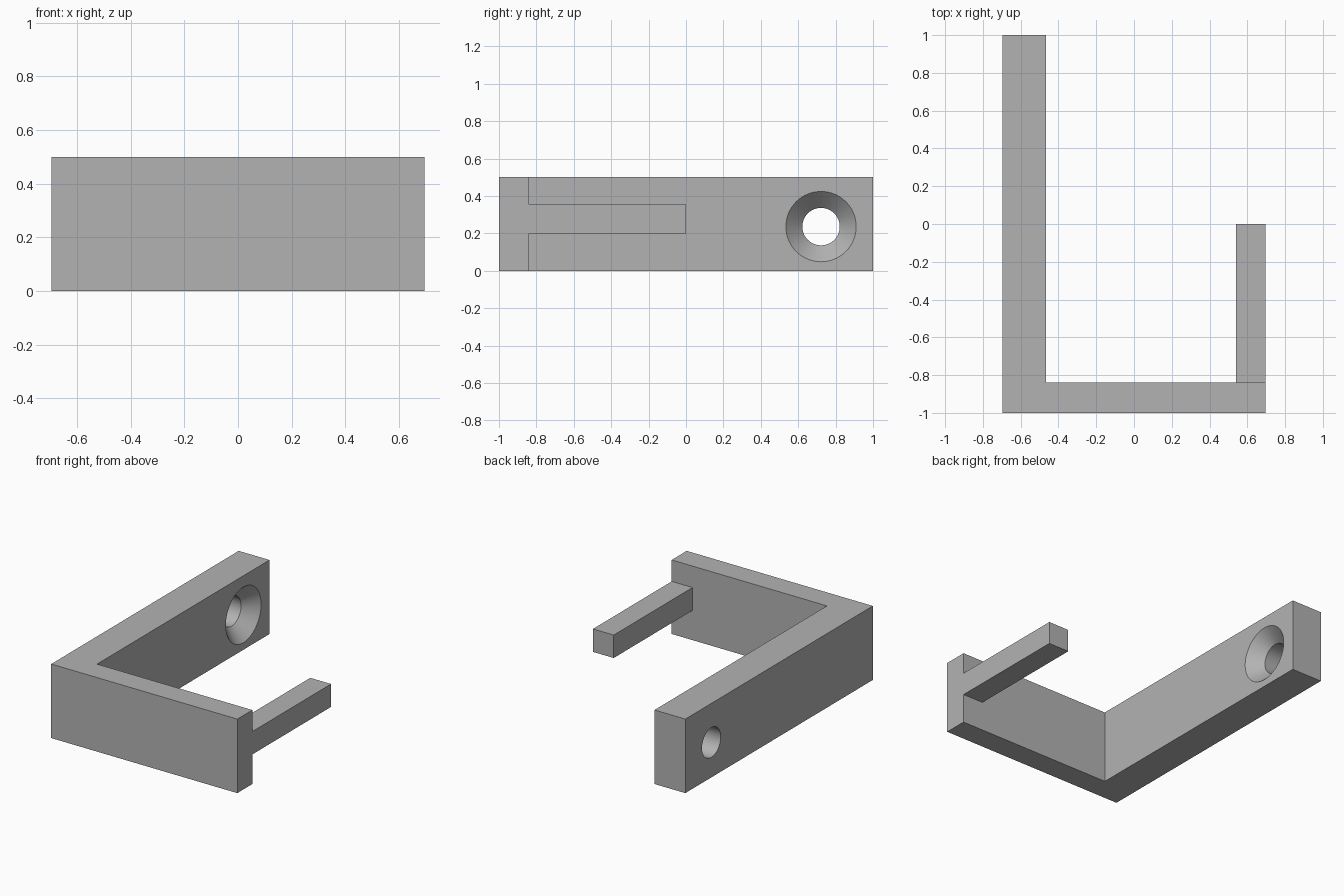
import bpy
import bmesh
import math
from mathutils import Matrix, Vector

cube = bpy.data.objects.get("Cube")
if cube:
    bpy.data.objects.remove(cube, do_unlink=True)

HALF_W, HEIGHT = 0.695, 0.5
ARM_X, PLATE_Y = -0.465, -0.84

grey = bpy.data.materials.new("plain grey")
grey.use_nodes = True
colour = (0.45, 0.45, 0.45, 1)
grey.diffuse_color = colour
grey.node_tree.nodes["Principled BSDF"].inputs["Base Color"].default_value = colour


def make_object(name, bm):
    bmesh.ops.recalc_face_normals(bm, faces=bm.faces)
    mesh = bpy.data.meshes.new(name)
    bm.to_mesh(mesh)
    bm.free()
    mesh.materials.append(grey)
    obj = bpy.data.objects.new(name, mesh)
    bpy.context.collection.objects.link(obj)
    return obj


def extruded(name, outline, z0, z1):
    bm = bmesh.new()
    face = bm.faces.new([bm.verts.new((x, y, z0)) for x, y in outline])
    top = bmesh.ops.extrude_face_region(bm, geom=[face])["geom"]
    verts = [v for v in top if isinstance(v, bmesh.types.BMVert)]
    bmesh.ops.translate(bm, verts=verts, vec=(0, 0, z1 - z0))
    return make_object(name, bm)


def lathed_x(name, profile, centre, steps=64):
    """Revolve (x, radius) points about an axis along x."""
    bm = bmesh.new()
    rings = []
    for x, r in profile:
        angles = [math.tau * i / steps for i in range(steps)]
        rings.append([bm.verts.new(Vector((x, r * math.cos(a), r * math.sin(a))) + centre)
                      for a in angles])
    for a, b in zip(rings, rings[1:]):
        for i in range(steps):
            j = (i + 1) % steps
            bm.faces.new((a[i], a[j], b[j], b[i]))
    bm.faces.new(rings[0])
    bm.faces.new(rings[-1])
    return make_object(name, bm)


def combine(target, other, operation):
    mod = target.modifiers.new(operation, 'BOOLEAN')
    mod.operation = operation
    mod.object = other
    mod.solver = 'EXACT'
    bpy.context.view_layer.objects.active = target
    bpy.ops.object.modifier_apply(modifier=mod.name)
    bpy.data.objects.remove(other, do_unlink=True)


# L-shaped body: long arm and front plate
bracket = extruded("bracket", [(-HALF_W, -1), (HALF_W, -1), (HALF_W, PLATE_Y),
                               (ARM_X, PLATE_Y), (ARM_X, 1), (-HALF_W, 1)], 0, HEIGHT)

# Short square prong, fused to the plate
prong = extruded("prong", [(0.54, PLATE_Y), (HALF_W, PLATE_Y), (HALF_W, 0), (0.54, 0)],
                 0.2, 0.355)
combine(bracket, prong, 'UNION')

# Countersunk screw hole through the long arm
SMALL, LARGE = 0.1, 0.188
hole = lathed_x("screw_hole_cutter",
                [(-0.8, SMALL), (ARM_X - (LARGE - SMALL), SMALL),
                 (ARM_X, LARGE), (ARM_X + 0.05, LARGE)],
                Vector((0, 0.722, 0.236)))
combine(bracket, hole, 'DIFFERENCE')

# Merge coplanar faces, then smooth only the round hole
bm = bmesh.new()
bm.from_mesh(bracket.data)
bmesh.ops.remove_doubles(bm, verts=bm.verts, dist=0.0001)
bmesh.ops.dissolve_limit(bm, angle_limit=0.01, verts=bm.verts, edges=bm.edges)
bm.to_mesh(bracket.data)
bm.free()
bpy.ops.object.select_all(action='DESELECT')
bracket.select_set(True)
bpy.context.view_layer.objects.active = bracket
bpy.ops.object.shade_smooth_by_angle(angle=math.radians(30))
